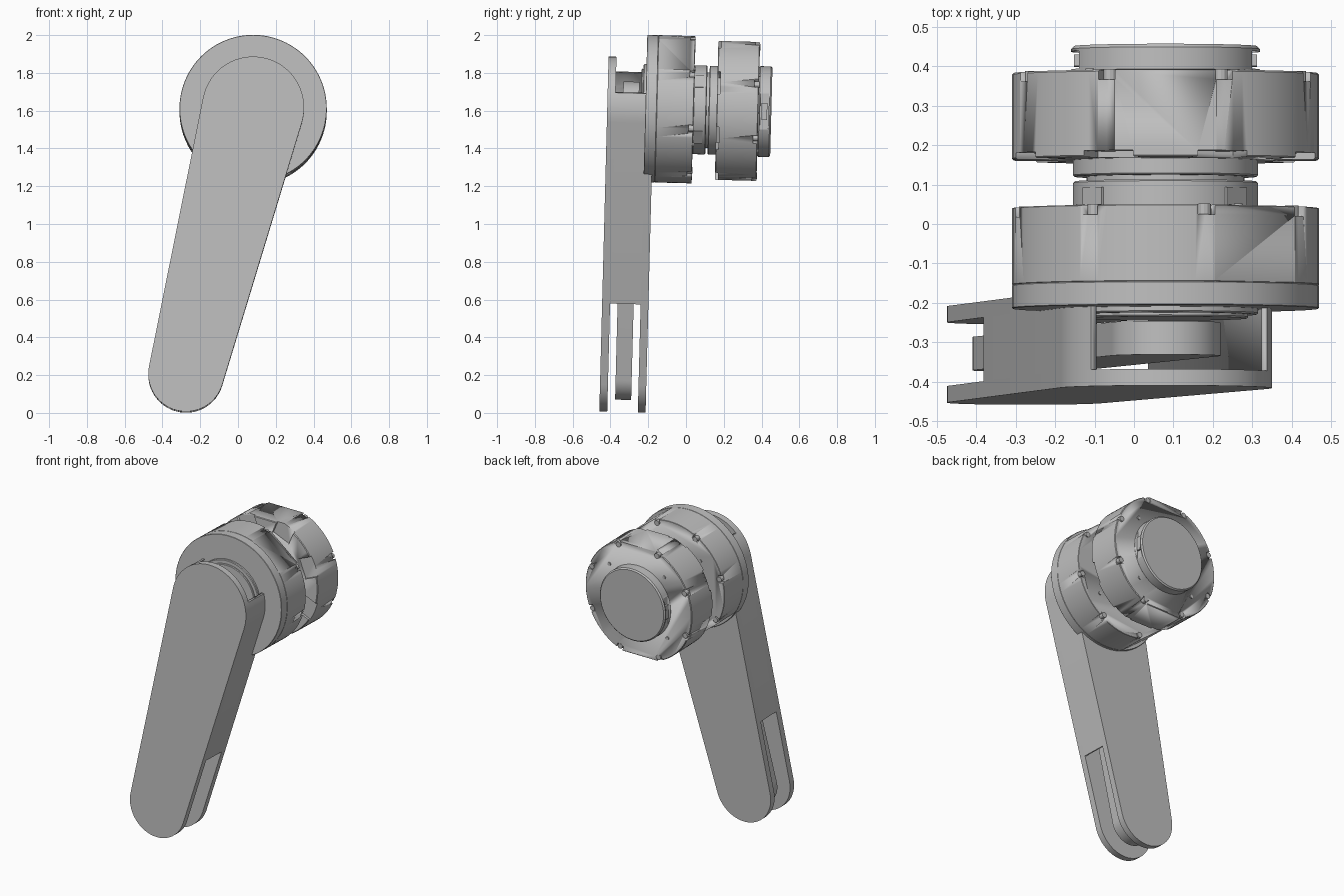
import bpy, bmesh
from math import radians, cos, sin, atan2, asin
from mathutils import Matrix, Vector

if "Cube" in bpy.data.objects:
    bpy.data.objects.remove(bpy.data.objects["Cube"], do_unlink=True)

TONE = (0.52, 0.52, 0.52, 1)
grey = bpy.data.materials.new("machined grey")
grey.diffuse_color = TONE
grey.use_nodes = True
grey.node_tree.nodes["Principled BSDF"].inputs["Base Color"].default_value = TONE

# Assembly frame: origin on the motor axis, y along the axis, slightly tipped
FRAME = Matrix.Translation((0.08, -0.08, 1.608)) @ Matrix.Rotation(radians(-1.5), 4, 'X')
TO_Y = Matrix.Rotation(radians(-90), 4, 'X')
ELBOW = Vector((-0.355, 0, -1.41))      # lower joint centre in the frame
LENGTH = ELBOW.length
ARM = Matrix.Translation(ELBOW) @ Matrix.Rotation(atan2(-ELBOW.x, -ELBOW.z), 4, 'Y')


def activate(ob):
    bpy.ops.object.select_all(action='DESELECT')
    ob.select_set(True)
    bpy.context.view_layer.objects.active = ob


def finish(name, bm, local=Matrix()):
    bmesh.ops.recalc_face_normals(bm, faces=bm.faces)
    mesh = bpy.data.meshes.new(name)
    bm.to_mesh(mesh)
    bm.free()
    mesh.materials.append(grey)
    ob = bpy.data.objects.new(name, mesh)
    bpy.context.collection.objects.link(ob)
    ob.matrix_world = FRAME @ local
    activate(ob)
    bpy.ops.object.shade_smooth_by_angle(angle=radians(11))
    return ob


def slice_off(bm, point, normal):
    geom = bm.verts[:] + bm.edges[:] + bm.faces[:]
    cut = bmesh.ops.bisect_plane(bm, geom=geom, plane_co=point, plane_no=normal, clear_outer=True)
    edges = [e for e in cut["geom_cut"] if isinstance(e, bmesh.types.BMEdge)]
    bmesh.ops.holes_fill(bm, edges=edges, sides=0)


def add_disc(bm, r, y0, y1, x=0, z=0, sides=96):
    at = Matrix.Translation((x, (y0 + y1) / 2, z)) @ TO_Y
    bmesh.ops.create_cone(bm, cap_ends=True, segments=sides, radius1=r, radius2=r,
                          depth=y1 - y0, matrix=at)


def add_box(bm, angle, r, y, size):
    turn = Matrix.Rotation(-radians(angle), 4, 'Y')
    at = turn @ Matrix.Translation((r, y, 0)) @ Matrix.Diagonal((*size, 1))
    bmesh.ops.create_cube(bm, size=1, matrix=at)


def boxes(name, specs):
    bm = bmesh.new()
    for spec in specs:
        add_box(bm, *spec)
    return finish(name, bm)


def drum(name, r, y0, y1, flats=(), chamfer=0.004):
    bm = bmesh.new()
    add_disc(bm, r, y0, y1)
    for a in flats:
        n = Vector((cos(radians(a)), 0, sin(radians(a))))
        slice_off(bm, n * r * 0.943, n)
    if chamfer:
        rims = [e for e in bm.edges if abs(e.verts[0].co.y - e.verts[1].co.y) < 1e-5]
        bmesh.ops.bevel(bm, geom=rims, offset=chamfer, segments=1, affect='EDGES')
    return finish(name, bm)


def carve(ob, cutter):
    cutter.hide_render = True
    mod = ob.modifiers.new("carve", 'BOOLEAN')
    mod.operation, mod.object, mod.solver = 'DIFFERENCE', cutter, 'EXACT'
    activate(ob)
    bpy.ops.object.modifier_apply(modifier=mod.name)
    bpy.data.objects.remove(cutter, do_unlink=True)


def link(name, r0, r1, y0, y1, low=None, high=None):
    """Tapered capsule plate along the arm, optionally cut square to it."""
    tilt = asin((r1 - r0) / LENGTH)
    steps = 32
    bm = bmesh.new()
    ring = []
    for centre, r, start, sweep in ((LENGTH, r1, -tilt, radians(180) + 2 * tilt),
                                    (0, r0, radians(180) + tilt, radians(180) - 2 * tilt)):
        for i in range(steps + 1):
            a = start + sweep * i / steps
            ring.append(bm.verts.new((r * cos(a), y0, centre + r * sin(a))))
    face = bm.faces.new(ring)
    top = bm.faces.new([bm.verts.new(v.co + Vector((0, y1 - y0, 0))) for v in ring])
    bmesh.ops.bridge_loops(bm, edges=list(face.edges) + list(top.edges))
    if low is not None:
        slice_off(bm, (0, 0, low), (0, 0, -1))
    if high is not None:
        slice_off(bm, (0, 0, high), (0, 0, 1))
    return finish(name, bm, ARM)


# Arm: hollow shell with open slots at both ends and a tongue running inside
SLOT, TOP = 0.44, LENGTH + 0.14
link("arm_front_plate", 0.2, 0.27, -0.337, -0.295)
link("arm_back_plate", 0.2, 0.27, -0.133, -0.092, high=TOP)
walls = link("arm_side_walls", 0.2, 0.27, -0.295, -0.133, low=SLOT, high=TOP)
carve(walls, link("arm_cutter", 0.188, 0.258, -0.32, -0.11))
link("arm_tongue", 0.135, 0.14, -0.255, -0.17)

# Front motor
drum("front_motor_boss", 0.235, -0.15, -0.13)
drum("front_motor_flange", 0.21, -0.16, -0.145)
drum("front_motor_rim", 0.39, -0.135, -0.075, chamfer=0.002)
front = drum("front_motor_body", 0.39, -0.0755, 0.12, flats=(52, 232), chamfer=0.002)
drum("front_motor_cap", 0.235, 0.118, 0.188)

# Rear motor
drum("coupling", 0.2, 0.18, 0.21, chamfer=0)
drum("rear_motor_collar", 0.235, 0.2, 0.262)
rear = drum("rear_motor_body", 0.39, 0.242, 0.463, flats=(90, 270))
end_cap = drum("rear_motor_end_cap", 0.24, 0.46, 0.532, chamfer=0.008)

# Rim notches and screws on both motors
for label, ob, back, first in (("front", front, 0.12, 29.5), ("rear", rear, 0.463, 22.5)):
    angles = [first + 45 * i for i in range(8)]
    carve(ob, boxes("notch_cutter", [(a, 0.385, back, (0.055, 0.05, 0.045)) for a in angles]))
    bm = bmesh.new()
    for a in angles:
        c, s = cos(radians(a)), sin(radians(a))
        add_disc(bm, 0.017, back - 0.03, back + 0.002, 0.368 * c, 0.368 * s, 12)
    for a in angles[::2]:
        c, s = cos(radians(a + 20)), sin(radians(a + 20))
        add_disc(bm, 0.011, back - 0.01, back + 0.006, 0.285 * c, 0.285 * s, 12)
    finish(label + "_motor_screws", bm)

# Vent gaps around the front edge of the rear motor
carve(rear, boxes("vent_cutter", [(22.5 + 45 * i, 0.36, 0.242, (0.14, 0.032, 0.13))
                                  for i in range(8)]))

# Side sockets on the caps
carve(end_cap, boxes("socket_cutter", [(a, 0.245, 0.495, (0.05, 0.045, 0.2)) for a in (0, 180)]))
boxes("end_cap_sockets", [(a, 0.222, 0.495, (0.02, 0.03, 0.09)) for a in (0, 180)])
boxes("front_cap_sockets", [(a, 0.222, 0.147, (0.03, 0.045, 0.08)) for a in (-38, 40, 142, 218)])
